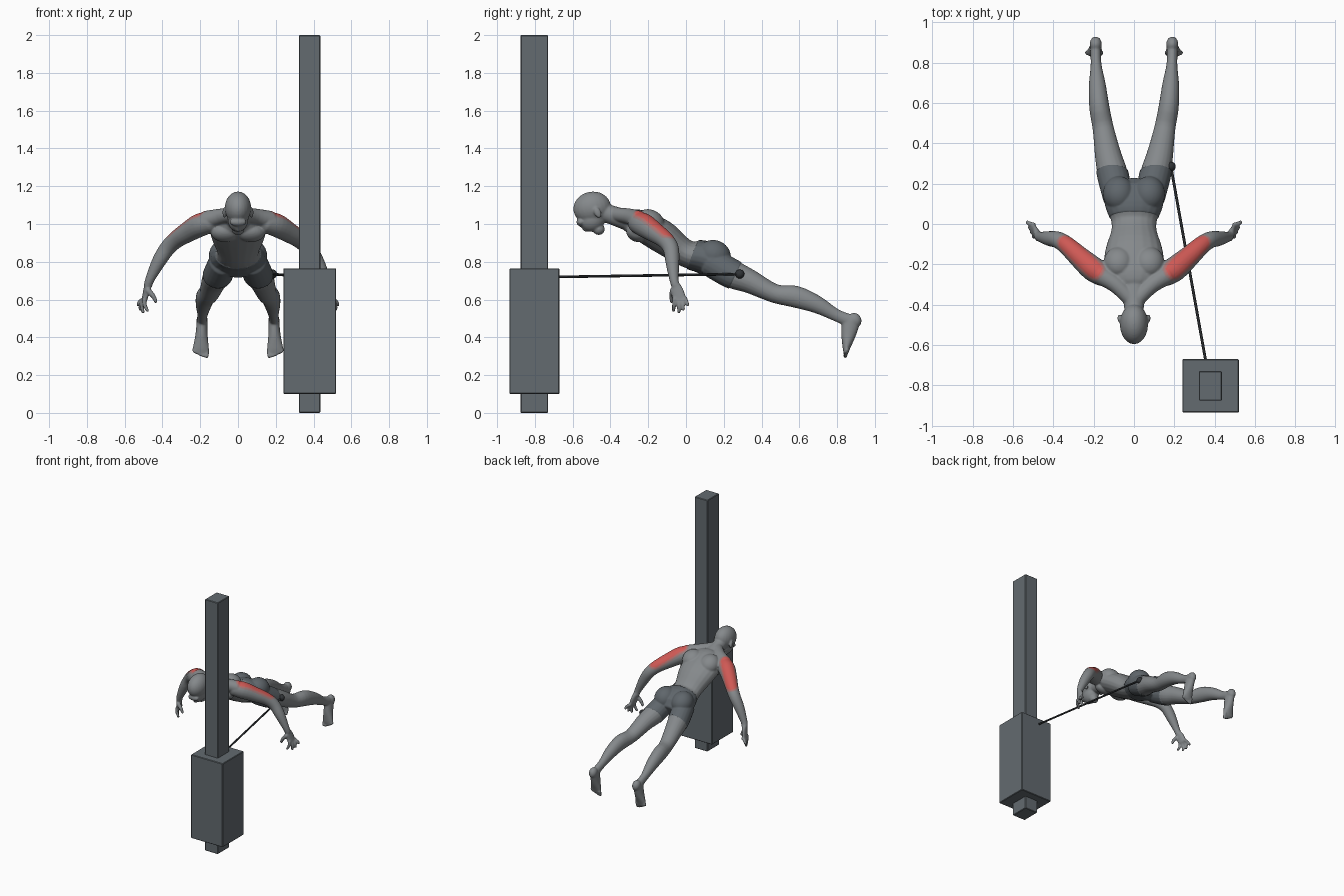
import bpy, bmesh, math
from mathutils import Vector, Matrix

if "Cube" in bpy.data.objects:
    bpy.data.objects.remove(bpy.data.objects["Cube"])


def material(name, *rgb):
    m = bpy.data.materials.new(name)
    m.use_nodes = True
    m.diffuse_color = (*rgb, 1)
    m.node_tree.nodes["Principled BSDF"].inputs["Base Color"].default_value = (*rgb, 1)
    return m


skin = material("grey skin", .235, .25, .26)
cloth = material("dark grey shorts", .115, .133, .148)
red = material("muscle red", .62, .10, .09)
blush = material("faded red", .44, .16, .15)
pale = material("pale red grey", .31, .20, .20)
steel = material("blue grey steel", .125, .145, .16)
dark = material("dark cable", .03, .034, .038)


def finish(name, bm, mats):
    me = bpy.data.meshes.new(name)
    bmesh.ops.recalc_face_normals(bm, faces=bm.faces)
    bm.to_mesh(me)
    bm.free()
    ob = bpy.data.objects.new(name, me)
    bpy.context.collection.objects.link(ob)
    for m in mats:
        me.materials.append(m)
    return ob


def box(name, lo, hi):
    lo, hi = Vector(lo), Vector(hi)
    bm = bmesh.new()
    bmesh.ops.create_cube(bm, size=1, matrix=Matrix.Translation((lo + hi) / 2)
                          @ Matrix.Diagonal((*(hi - lo), 1)))
    bmesh.ops.bevel(bm, geom=bm.edges[:], offset=.004, segments=1, affect='EDGES')
    return finish(name, bm, [steel])


def tube(bm, stations, hint=(1, 0, 0), sub=4):
    """Loft ellipses through (x, y, z, half width, half depth), with rounded ends."""
    st = [Vector(s) for s in stations]
    ends = []
    for a, b in ((st[0], st[1]), (st[-1], st[-2])):
        d = (a.xyz - b.xyz).normalized() * min(a[3], a[4]) * .6
        ends.append(Vector((*(a.xyz + d), a[3] * .55, a[4] * .55)))
    p = [st[0]] + st + [st[-1]]
    path = [ends[0]]
    for a, b, c, d in zip(p, p[1:], p[2:], p[3:]):
        for k in range(sub):
            t = k / sub
            path.append(b + .5 * (t * (c - a) + t * t * (2 * a - 5 * b + 4 * c - d)
                                  + t ** 3 * (3 * b - a - 3 * c + d)))
    path += [st[-1], ends[1]]
    rings, n = [], 20
    for i, s in enumerate(path):
        tan = (path[min(i + 1, len(path) - 1)].xyz - path[max(i - 1, 0)].xyz).normalized()
        w = Vector(hint)
        w = (w - w.dot(tan) * tan).normalized()
        h = tan.cross(w)
        rings.append([bm.verts.new(s.xyz + w * s[3] * math.cos(a) + h * s[4] * math.sin(a))
                      for a in (math.tau * j / n for j in range(n))])
    for r, q in zip(rings, rings[1:]):
        for j in range(n):
            bm.faces.new((r[j], r[(j + 1) % n], q[(j + 1) % n], q[j]))
    bm.faces.new(rings[0][::-1])
    bm.faces.new(rings[-1])


def limb(bm, stations):
    tube(bm, [(*s, s[3]) for s in stations])


def blob(bm, centre, radii, tilt=0):
    bmesh.ops.create_uvsphere(bm, u_segments=24, v_segments=16, radius=1,
                              matrix=Matrix.Translation(centre) @ Matrix.Rotation(tilt, 4, 'X')
                              @ Matrix.Diagonal((*radii, 1)))


bm = bmesh.new()

# Torso and neck
tube(bm, [(0, -.30, 1.02, .10, .062), (0, -.24, .995, .15, .08), (0, -.13, .935, .142, .088),
          (0, -.035, .865, .113, .075), (0, .02, .837, .115, .073), (0, .09, .825, .14, .085),
          (0, .165, .79, .15, .078)])
tube(bm, [(0, -.47, 1.075, .05, .055), (0, -.40, 1.05, .05, .05), (0, -.31, 1.02, .07, .055)])

# Head, face and nose
blob(bm, (0, -.497, 1.085), (.07, .10, .086), .2)
blob(bm, (0, -.497, 1.025), (.055, .07, .065), .6)
blob(bm, (0, -.462, .972), (.034, .032, .03))
tube(bm, [(0, -.558, .995, .009, .009), (0, -.528, .968, .014, .012)])
blob(bm, (0, -.558, 1.01), (.045, .022, .022))

# Paired limbs: half is built on +x, then mirrored
half = bmesh.new()
blob(half, (.068, -.262, .952), (.075, .058, .045), -.5)
blob(half, (.075, -.19, 1.01), (.075, .08, .065), -.5)
blob(half, (.075, .15, .835), (.075, .085, .075), -.4)
blob(half, (.072, -.468, 1.06), (.01, .018, .03), .4)
limb(half, [(.02, -.37, 1.05, .038), (.09, -.30, 1.04, .042), (.17, -.25, 1.02, .05)])
limb(half, [(.14, -.26, 1.01, .055), (.2, -.225, .995, .062), (.27, -.165, .955, .054),
            (.33, -.11, .915, .046), (.375, -.08, .87, .042), (.42, -.072, .80, .037),
            (.465, -.064, .71, .025), (.478, -.055, .67, .022)])
tube(half, [(.478, -.055, .68, .022, .018), (.485, -.046, .645, .034, .016),
            (.495, -.034, .60, .036, .014)], hint=(.2, 1, 0))
for base_y, tip in ((-.06, (.478, -.066, .54)), (-.04, (.503, -.037, .532)),
                    (-.022, (.518, -.014, .545)), (-.005, (.53, .01, .57))):
    base = Vector((.495, base_y, .605))
    mid = base.lerp(Vector(tip), .5) + Vector((.008, 0, 0))
    limb(half, [(*base, .012), (*mid, .011), (*tip, .009)])
limb(half, [(.478, -.07, .65, .016), (.45, -.076, .62, .013), (.434, -.076, .588, .010)])

# Legs, feet and toes
tube(half, [(.08, .13, .80, .07, .075), (.105, .245, .735, .075, .075), (.128, .34, .695, .066, .063),
            (.152, .47, .632, .053, .05), (.172, .58, .615, .050, .058), (.182, .69, .575, .042, .047),
            (.188, .79, .52, .027, .033), (.19, .86, .49, .027, .035)])
blob(half, (.19, .893, .49), (.03, .036, .04), .4)
tube(half, [(.19, .875, .49, .028, .05), (.193, .86, .41, .033, .038), (.196, .85, .35, .042, .022),
            (.196, .847, .32, .042, .014)])
for i, length in enumerate((.288, .290, .297, .305, .313)):
    x = .165 + i * .0165
    limb(half, [(x, .852, .335, .013), (x, .842, length + .009, .010 - i * .0005)])

for side in (1, -1):
    copy = half.copy()
    if side < 0:
        bmesh.ops.scale(copy, vec=(-1, 1, 1), verts=copy.verts)
        bmesh.ops.reverse_faces(copy, faces=copy.faces)
    part = bpy.data.meshes.new("half_limbs")
    copy.to_mesh(part)
    bm.from_mesh(part)
    copy.free()
    bpy.data.meshes.remove(part)
half.free()

# Fuse the parts into one smooth surface
body = finish("body", bm, [skin, cloth, red, blush, pale])
remesh = body.modifiers.new("fuse", 'REMESH')
remesh.mode = 'VOXEL'
remesh.voxel_size = .0055
soften = body.modifiers.new("soften", 'SMOOTH')
soften.factor, soften.iterations = .5, 5
bpy.context.view_layer.objects.active = body
body.select_set(True)
for name in ("fuse", "soften"):
    bpy.ops.object.modifier_apply(modifier=name)

# Cut the waist and hem lines, then colour by position
waist, waist_n = Vector((0, .034, .84)), Vector((0, .927, -.376))
hem, hem_n = Vector((0, .258, .722)), Vector((0, .9, -.437))
bm = bmesh.new()
bm.from_mesh(body.data)
for co, no in ((waist, waist_n), (hem, hem_n)):
    bmesh.ops.bisect_plane(bm, geom=bm.verts[:] + bm.edges[:] + bm.faces[:],
                           plane_co=co, plane_no=no, dist=.0005)
start, end = Vector((.20, -.225, 1.055)), Vector((.335, -.09, .955))
axis = end - start
for f in bm.faces:
    c = f.calc_center_median()
    f.smooth = True
    f.material_index = 0
    if abs(c.x) < .25 and (c - waist).dot(waist_n) > 0 and (c - hem).dot(hem_n) < 0:
        f.material_index = 1
    c.x = abs(c.x)
    t = min(max((c - start).dot(axis) / axis.length_squared, 0), 1)
    d = (c - start - axis * t).length
    for index, reach in ((4, .058), (3, .05), (2, .041)):
        if d < reach:
            f.material_index = index
bm.normal_update()
for v in bm.verts:
    if all(f.material_index == 1 for f in v.link_faces):
        v.co += v.normal * .004
bm.to_mesh(body.data)
bm.free()

# Machine post and weight housing
box("post", (.322, -.876, 0), (.436, -.73, 2))
box("housing", (.24, -.935, .1), (.52, -.67, .765))

# Cable and thigh anchor
a, b = Vector((.355, -.675, .72)), Vector((.183, .285, .735))
bm = bmesh.new()
bmesh.ops.create_cone(bm, cap_ends=True, segments=12, radius1=.007, radius2=.007,
                      depth=(b - a).length, matrix=Matrix.Translation((a + b) / 2)
                      @ (b - a).to_track_quat('Z', 'Y').to_matrix().to_4x4())
cable = finish("cable", bm, [dark])
bm = bmesh.new()
blob(bm, b, (.024, .024, .024))
anchor = finish("cable_anchor", bm, [dark])

bpy.ops.object.select_all(action='DESELECT')
for ob in (cable, anchor):
    ob.select_set(True)
    bpy.context.view_layer.objects.active = ob
bpy.ops.object.shade_smooth_by_angle()
